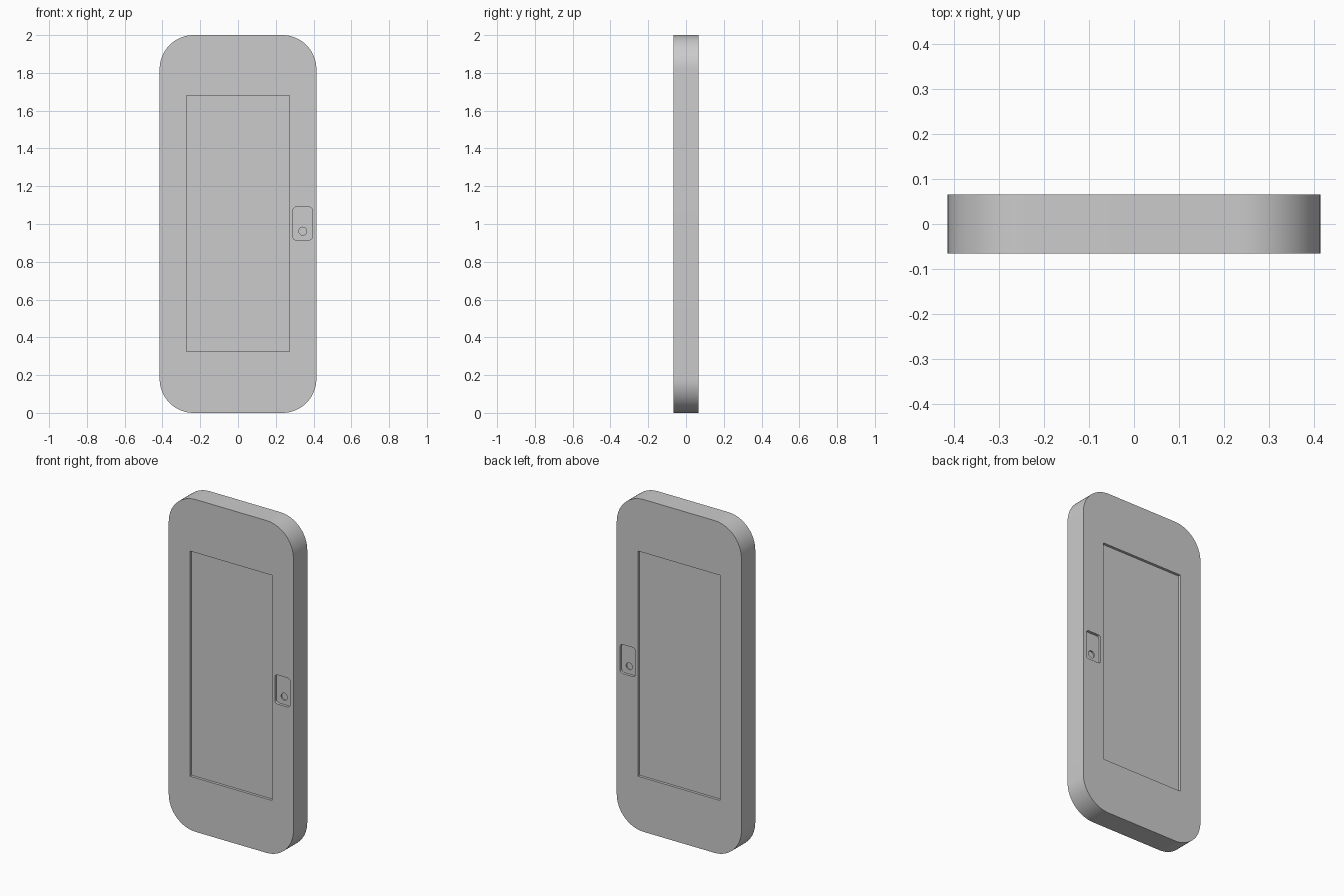
import bpy, bmesh, math

if "Cube" in bpy.data.objects:
    bpy.data.objects.remove(bpy.data.objects["Cube"])

W, H, D = 0.415, 2.0, 0.066   # half width, height, half thickness


def rounded_rect(x0, x1, z0, z1, r, steps):
    """Outline in the XZ plane, with arcs at the corners if r > 0."""
    if r == 0:
        return [(x0, z0), (x1, z0), (x1, z1), (x0, z1)]
    pts = []
    corners = [(x0 + r, z0 + r, 180), (x1 - r, z0 + r, 270),
               (x1 - r, z1 - r, 0), (x0 + r, z1 - r, 90)]
    for cx, cz, start in corners:
        for i in range(steps + 1):
            a = math.radians(start + 90 * i / steps)
            pts.append((cx + r * math.cos(a), cz + r * math.sin(a)))
    return pts


def prism(name, outline, y0, y1):
    """Extrude an XZ outline from y0 to y1."""
    bm = bmesh.new()
    face = bm.faces.new([bm.verts.new((x, y0, z)) for x, z in outline])
    ext = bmesh.ops.extrude_face_region(bm, geom=[face])
    for v in ext["geom"]:
        if isinstance(v, bmesh.types.BMVert):
            v.co.y = y1
    bmesh.ops.recalc_face_normals(bm, faces=bm.faces[:])
    mesh = bpy.data.meshes.new(name)
    bm.to_mesh(mesh)
    bm.free()
    obj = bpy.data.objects.new(name, mesh)
    bpy.context.collection.objects.link(obj)
    return obj


# Door slab
door = prism("door_slab", rounded_rect(-W, W, 0, H, 0.18, 16), -D, D)

# Recesses: outline and start / end distance from the middle plane
panel = rounded_rect(-0.273, 0.273, 0.325, 1.68, 0, 0)
plate = rounded_rect(0.291, 0.393, 0.915, 1.09, 0.018, 5)
keyhole = rounded_rect(0.322, 0.364, 0.941, 0.983, 0.021, 6)[::1]
keyhole = [(0.343 + 0.021 * math.cos(a), 0.962 + 0.021 * math.sin(a))
           for a in (math.tau * i / 24 for i in range(24))]
recesses = [("panel", panel, D - 0.016), ("handle_plate", plate, D - 0.016),
            ("handle_hole", keyhole, D - 0.024)]

# Cut the same recesses into front and back
cutters = []
for side, sign in (("front", -1), ("back", 1)):
    for name, outline, depth in recesses:
        cutter = prism(f"{name}_cutter_{side}", outline, sign * depth, sign * (D + 0.05))
        cutter.hide_render = True
        mod = door.modifiers.new(cutter.name, 'BOOLEAN')
        mod.operation = 'DIFFERENCE'
        mod.solver = 'EXACT'
        mod.object = cutter
        cutters.append(cutter)

# Apply the cuts, then remove the cutters
bpy.context.view_layer.objects.active = door
door.select_set(True)
for mod in list(door.modifiers):
    bpy.ops.object.modifier_apply(modifier=mod.name)
for cutter in cutters:
    bpy.data.objects.remove(cutter, do_unlink=True)

# Smooth the rounded sides, keep rims crisp
bpy.ops.object.select_all(action='DESELECT')
door.select_set(True)
bpy.ops.object.shade_smooth_by_angle(angle=math.radians(30))
